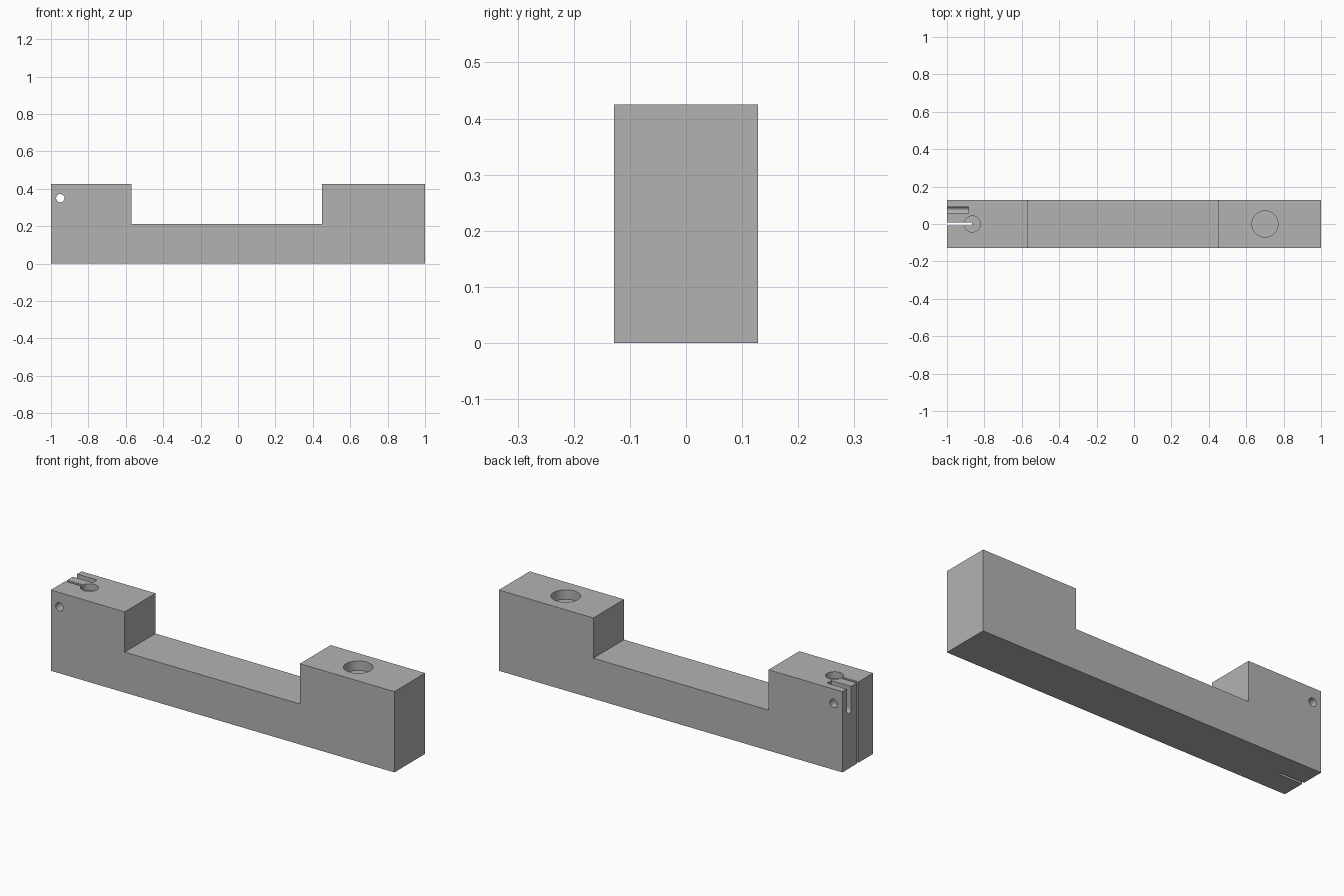
import bpy
import bmesh
from math import pi
from mathutils import Matrix, Vector

cube = bpy.data.objects.get("Cube")
if cube:
    bpy.data.objects.remove(cube, do_unlink=True)

HALF_WIDTH, HEIGHT, STEP = 0.128, 0.425, 0.213

grey = bpy.data.materials.new("plain_grey")
grey.use_nodes = True
colour = (0.45, 0.45, 0.45, 1)
grey.diffuse_color = colour
grey.node_tree.nodes["Principled BSDF"].inputs["Base Color"].default_value = colour


def add_object(name, bm):
    bmesh.ops.recalc_face_normals(bm, faces=bm.faces)
    mesh = bpy.data.meshes.new(name)
    bm.to_mesh(mesh)
    bm.free()
    mesh.materials.append(grey)
    obj = bpy.data.objects.new(name, mesh)
    bpy.context.collection.objects.link(obj)
    return obj


def extruded(name, points, vector):
    bm = bmesh.new()
    face = bm.faces.new([bm.verts.new(p) for p in points])
    new = bmesh.ops.extrude_face_region(bm, geom=[face])["geom"]
    verts = [v for v in new if isinstance(v, bmesh.types.BMVert)]
    bmesh.ops.translate(bm, vec=vector, verts=verts)
    return add_object(name, bm)


def box(name, x0, x1, y0, y1, z0, z1):
    base = [(x0, y0, z0), (x1, y0, z0), (x1, y1, z0), (x0, y1, z0)]
    return extruded(name, base, Vector((0, 0, z1 - z0)))


def cylinder(name, centre, radius, depth, axis="Z"):
    bm = bmesh.new()
    turn = {"Z": Matrix(), "X": Matrix.Rotation(pi / 2, 4, "Y"),
            "Y": Matrix.Rotation(pi / 2, 4, "X")}[axis]
    bmesh.ops.create_cone(bm, cap_ends=True, segments=48, radius1=radius,
                          radius2=radius, depth=depth,
                          matrix=Matrix.Translation(centre) @ turn)
    return add_object(name, bm)


# Stepped bar: low middle span between two raised end blocks
profile = [(-1, 0), (1, 0), (1, HEIGHT), (0.45, HEIGHT), (0.45, STEP),
           (-0.57, STEP), (-0.57, HEIGHT), (-1, HEIGHT)]
bar = extruded("stepped_bar", [(x, -HALF_WIDTH, z) for x, z in profile],
               Vector((0, 2 * HALF_WIDTH, 0)))

# Blind holes, full-height slit, round-bottomed slot and cross hole
cutters = [
    cylinder("large_socket", (0.7, 0, HEIGHT), 0.07, 0.1),
    cylinder("small_socket", (-0.865, 0, HEIGHT), 0.043, 0.07),
    box("clamp_slit", -1.1, -0.866, -0.007, 0.007, -0.1, 0.6),
    box("end_slot", -1.1, -0.885, 0.055, 0.091, 0.308, 0.6),
    cylinder("slot_floor", (-0.9925, 0.073, 0.308), 0.018, 0.215, "X"),
    cylinder("cross_hole", (-0.95, 0, 0.35), 0.022, 0.6, "Y"),
]
bpy.context.view_layer.objects.active = bar
bar.select_set(True)
for cutter in cutters:
    cutter.hide_render = True
    mod = bar.modifiers.new(cutter.name, "BOOLEAN")
    mod.operation = "DIFFERENCE"
    mod.solver = "EXACT"
    mod.object = cutter
    bpy.ops.object.modifier_apply(modifier=mod.name)
    bpy.data.objects.remove(cutter, do_unlink=True)

bpy.ops.object.shade_smooth_by_angle(angle=pi / 6)
